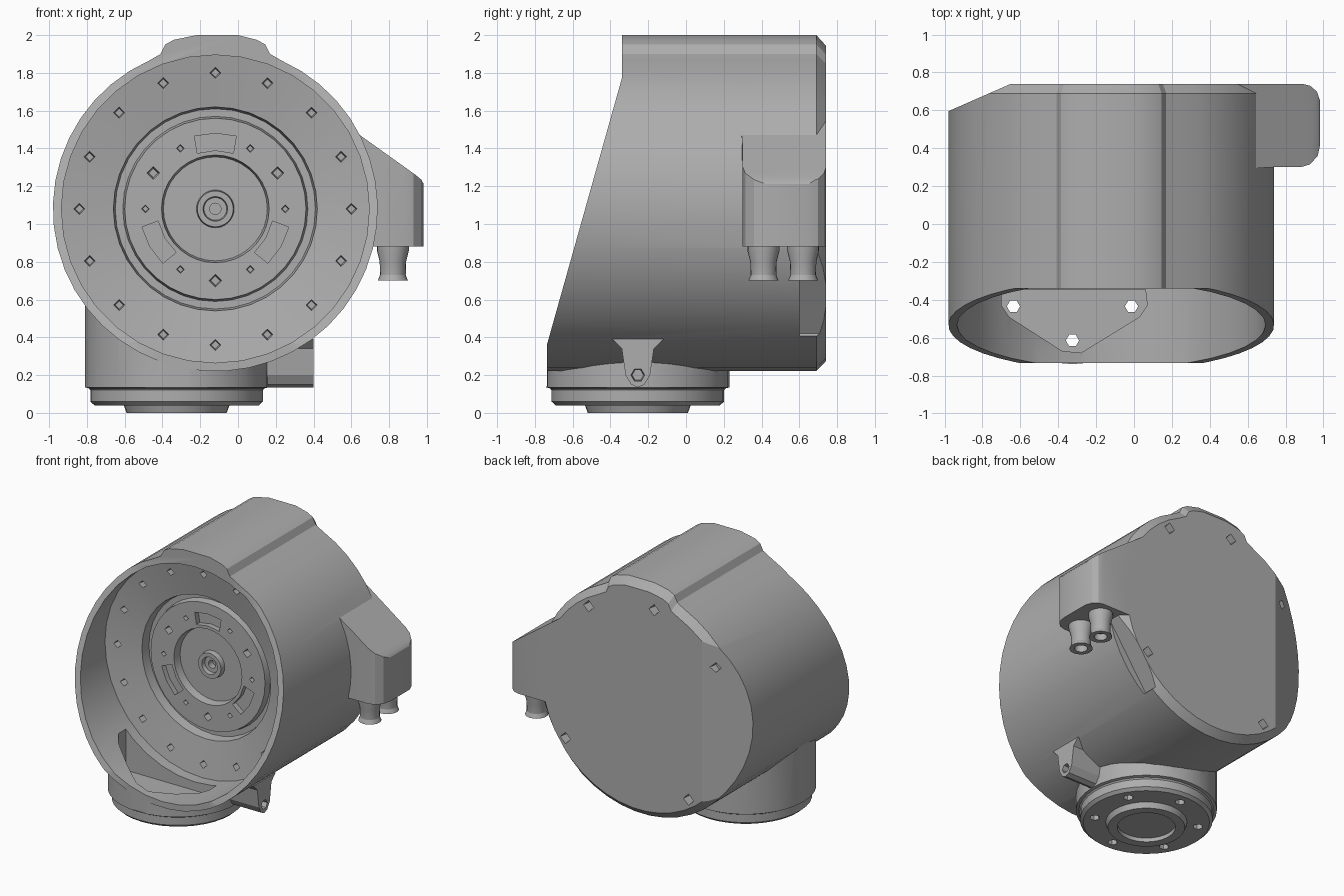
import bpy, bmesh
from math import cos, sin, radians, pi

cube = bpy.data.objects.get("Cube")
if cube:
    bpy.data.objects.remove(cube, do_unlink=True)

grey = bpy.data.materials.new("cast_grey")
grey.use_nodes = True
grey.diffuse_color = (0.42, 0.42, 0.42, 1)
grey.node_tree.nodes["Principled BSDF"].inputs["Base Color"].default_value = (0.42, 0.42, 0.42, 1)

CX, CZ = -0.12, 1.08          # main axis, running along y
NX, NY = -0.325, -0.255       # neck axis, running along z


def place(axis, a, b, h):
    return {"x": (h, a, b), "y": (a, h, b), "z": (a, b, h)}[axis]


def prism(axis, points, h0, h1):
    return [[place(axis, a, b, h) for a, b in points] for h in (h0, h1)]


def lathe(axis, ca, cb, profile, n=36):
    return [[place(axis, ca + r * cos(2 * pi * i / n), cb + r * sin(2 * pi * i / n), h)
             for i in range(n)] for r, h in profile]


def solid(name, *parts):
    """Each part is a list of rings, skinned together and capped at both ends."""
    bm = bmesh.new()
    for rings in parts:
        loops = [[bm.verts.new(p) for p in ring] for ring in rings]
        n = len(loops[0])
        for lo, hi in zip(loops, loops[1:]):
            for i in range(n):
                j = (i + 1) % n
                bm.faces.new((lo[i], lo[j], hi[j], hi[i]))
        bm.faces.new(loops[0])
        bm.faces.new(loops[-1])
    bmesh.ops.recalc_face_normals(bm, faces=bm.faces)
    mesh = bpy.data.meshes.new(name)
    bm.to_mesh(mesh)
    bm.free()
    mesh.materials.append(grey)
    obj = bpy.data.objects.new(name, mesh)
    bpy.context.collection.objects.link(obj)
    return obj


def activate(obj):
    bpy.ops.object.select_all(action="DESELECT")
    obj.select_set(True)
    bpy.context.view_layer.objects.active = obj


def combine(target, tool, operation):
    tool.hide_render = True
    mod = target.modifiers.new("bool", "BOOLEAN")
    mod.object, mod.operation, mod.solver = tool, operation, "EXACT"
    activate(target)
    bpy.ops.object.modifier_apply(modifier=mod.name)
    bpy.data.objects.remove(tool, do_unlink=True)


def polar(r, degrees):
    t = radians(degrees)
    return CX + r * cos(t), CZ + r * sin(t)


# Drum housing: round section with a soft raised rib on top, chamfered at the back
section = [polar(0.86, 114 + 8 * i) for i in range(40)]
section += [(0.17, 1.9), (0.145, 1.95), (0.1, 1.975), (0, 2),
            (-0.22, 2), (-0.34, 1.975), (-0.385, 1.95), (-0.41, 1.9)]
back = [(CX + (x - CX) * 0.94, CZ + (z - CZ) * 0.94) for x, z in section]
housing = solid("housing", [
    [place("y", x, z, -0.735) for x, z in section],
    [place("y", x, z, 0.69) for x, z in section],
    [place("y", x, z, 0.74) for x, z in back]])

# Flat relief behind, below the cable box
relief = solid("relief_cutter", prism("y", [
    (0.72, 0.88), (0.4, 0.42), (0.6, 0.2), (0.95, 0.88)], 0.6, 0.9))
combine(housing, relief, "DIFFERENCE")

# Neck with its mounting flange and ring underneath
neck = solid("neck", lathe("z", NX, NY, [
    (0.2, 0.03), (0.2, 0), (0.265, 0), (0.28, 0.04), (0.435, 0.04), (0.457, 0.06),
    (0.457, 0.12), (0.465, 0.13), (0.485, 0.135), (0.485, 0.75)]))
combine(housing, neck, "UNION")

# Side lug beside the neck
lug = solid("lug", prism("x", [
    (-0.39, 0.39), (-0.34, 0.34), (-0.32, 0.2), (-0.29, 0.15), (-0.255, 0.135),
    (-0.22, 0.15), (-0.19, 0.2), (-0.17, 0.34), (-0.12, 0.39)], -0.1, 0.4))
combine(housing, lug, "UNION")

# Cable box: rounded plan trimmed by a sloping roof
box = solid("cable_box", prism("z", [
    (0.2, 0.27), (0.74, 0.3), (0.88, 0.3), (0.93, 0.315), (0.97, 0.36), (0.983, 0.42),
    (0.983, 0.65), (0.965, 0.7), (0.93, 0.73), (0.89, 0.74), (0.2, 0.74)], 0.88, 2))
roof = solid("roof_trim", prism("y", [
    (0.1, 1.86), (0.94, 1.26), (0.97, 1.235), (0.99, 1.2), (0.99, 0.8), (0.1, 0.8)], 0, 1))
combine(box, roof, "INTERSECT")
combine(housing, box, "UNION")

# Slanted front mouth and flattened back corner
mouth = solid("mouth_cutter", prism("x", [
    (-0.34, 2.2), (-0.34, 1.77), (-0.735, 0.365), (-0.735, 0.14),
    (-1.2, 0.14), (-1.2, 2.2)], -1.5, 1.5))
combine(housing, mouth, "DIFFERENCE")
corner = solid("corner_cutter", prism("z", [
    (-1.29, 0.46), (-0.55, 0.784), (-1.29, 0.9)], -0.1, 2.2))
combine(housing, corner, "DIFFERENCE")

# Stepped drive face inside the mouth
face = solid("face_cutter", lathe("y", CX, CZ, [
    (0.815, -1.2), (0.815, -0.26), (0.54, -0.21), (0.53, -0.14), (0.49, -0.14),
    (0.48, -0.19), (0.285, -0.19), (0.275, -0.13), (0.1, -0.13), (0.095, -0.17),
    (0.065, -0.17), (0.06, -0.14), (0.03, -0.14), (0.03, -0.09)]))
combine(housing, face, "DIFFERENCE")

# Pocket in the cavity floor above the neck bolts
pocket = solid("pocket_cutter", prism("z", [
    (-0.7, -0.345), (-0.7, -0.43), (-0.66, -0.49), (-0.38, -0.67), (-0.28, -0.68),
    (0.03, -0.49), (0.07, -0.43), (0.06, -0.345)], 0.2, 0.85))
combine(housing, pocket, "DIFFERENCE")

# Bolt holes and slots
pits = []


def pit(r, degrees, size, y0, y1):
    a, b = polar(r, degrees)
    pits.append(lathe("y", a, b, [(size, y0), (size * 0.6, y1)], 4))


for i in range(16):
    pit(0.72, i * 22.5, 0.036, -0.3, -0.18)
for i in range(6):
    pit(0.37, i * 60, 0.026, -0.23, -0.15)
for i in range(3):
    pit(0.38, 30 + i * 120, 0.04, -0.23, -0.13)
    mid = 90 + i * 120
    arc = [polar(0.31, mid + d) for d in (-18, 0, 18)] + [polar(0.4, mid + d) for d in (16, 0, -16)]
    pits.append(prism("y", arc, -0.23, -0.15))
for angle in (56, 100, 146, 236, 325):
    pit(0.75, angle, 0.05, 0.78, 0.66)
for i in range(6):
    t = radians(30 + 60 * i)
    top = 0.3 if sin(t) < 0 else 0.12
    pits.append(lathe("z", NX + 0.36 * cos(t), NY + 0.36 * sin(t), [(0.035, -0.1), (0.035, top)], 6))
pits.append(lathe("x", -0.255, 0.2, [(0.04, 0.45), (0.03, 0.32)], 6))
combine(housing, solid("hole_cutter", *pits), "DIFFERENCE")

# Two cable connectors hanging under the box
plug = [(0.085, 0.9), (0.085, 0.86), (0.07, 0.8), (0.068, 0.73),
        (0.08, 0.7), (0.045, 0.7), (0.045, 0.75)]
parts = [housing] + [solid(f"connector_{k}", lathe("z", 0.82, y, plug, 20))
                     for k, y in (("front", 0.41), ("back", 0.62))]

for part in parts:
    activate(part)
    bpy.ops.object.shade_smooth_by_angle(angle=radians(22))
